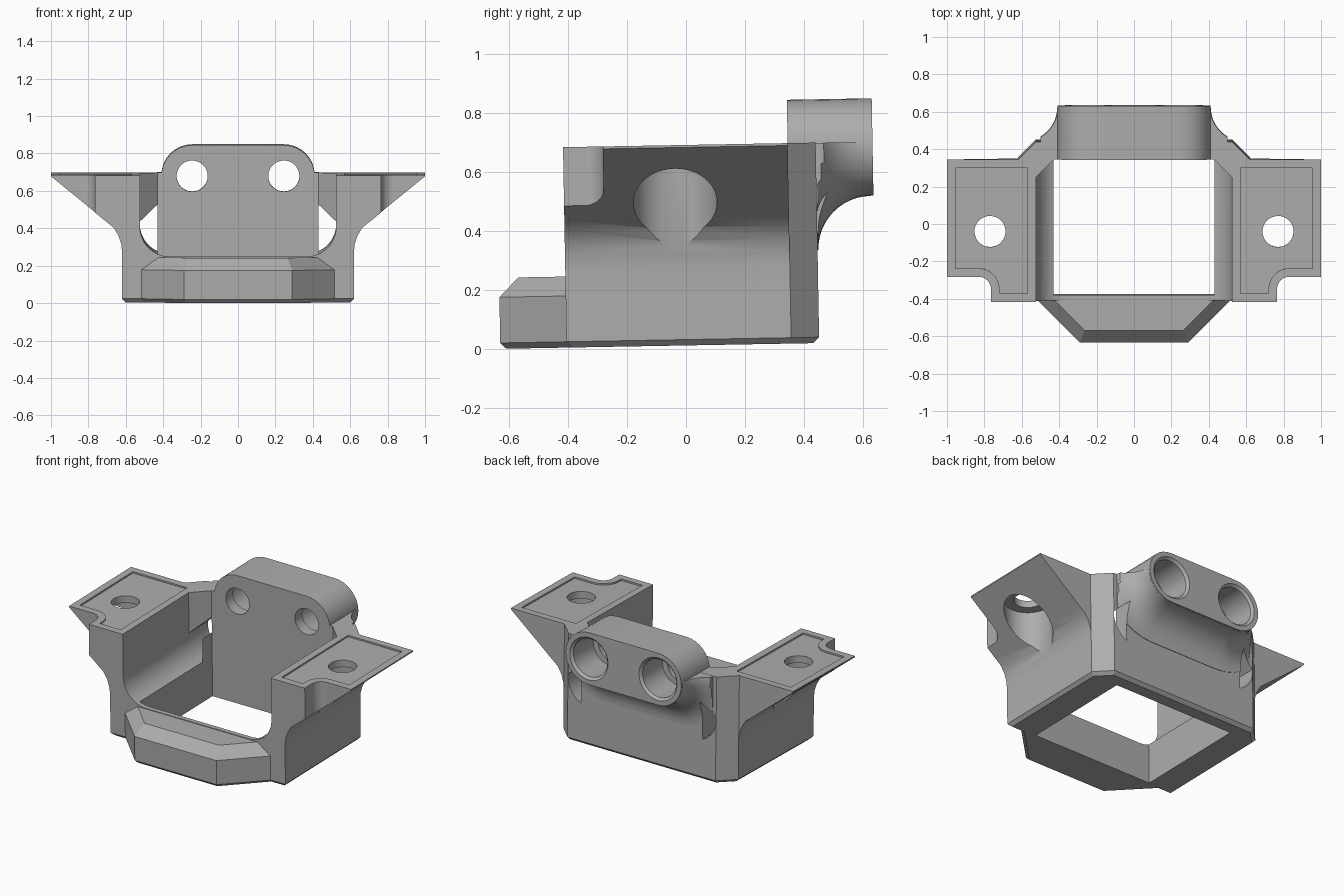
import bpy, bmesh
from math import sin, cos, pi, radians
from mathutils import Matrix

cube = bpy.data.objects.get("Cube")
if cube:
    bpy.data.objects.remove(cube, do_unlink=True)

grey = bpy.data.materials.new("plain grey")
grey.use_nodes = True
COLOUR = (0.42, 0.42, 0.42, 1)
grey.diffuse_color = COLOUR
grey.node_tree.nodes["Principled BSDF"].inputs["Base Color"].default_value = COLOUR


def loft(name, rings):
    """Closed solid through a list of rings with equal point counts."""
    bm = bmesh.new()
    rows = [[bm.verts.new(p) for p in ring] for ring in rings]
    n = len(rows[0])
    for a, b in zip(rows, rows[1:]):
        for i in range(n):
            j = (i + 1) % n
            bm.faces.new((a[i], a[j], b[j], b[i]))
    bm.faces.new(rows[0][::-1])
    bm.faces.new(rows[-1])
    bmesh.ops.recalc_face_normals(bm, faces=bm.faces)
    mesh = bpy.data.meshes.new(name)
    bm.to_mesh(mesh)
    bm.free()
    mesh.materials.append(grey)
    obj = bpy.data.objects.new(name, mesh)
    bpy.context.collection.objects.link(obj)
    return obj


def level(pts, z):
    return [(x, y, z) for x, y in pts]


def upright(pts, y):
    return [(x, y, z) for x, z in pts]


def prism_z(name, pts, z0, z1):
    return loft(name, [level(pts, z0), level(pts, z1)])


def prism_y(name, pts, y0, y1):
    return loft(name, [upright(pts, y0), upright(pts, y1)])


def arc(cx, cy, r, a0, a1, n=16):
    return [(cx + r * cos(radians(a0 + (a1 - a0) * i / n)),
             cy + r * sin(radians(a0 + (a1 - a0) * i / n))) for i in range(n + 1)]


def circle(cx, cy, r):
    return arc(cx, cy, r, 0, 352.5, 47)


def flip(pts, s):
    return [(s * x, y) for x, y in pts]


def mirrored(pts):
    return pts + flip(pts, -1)[::-1]


def combine(target, tool, operation):
    mod = target.modifiers.new("combine", 'BOOLEAN')
    mod.operation, mod.solver, mod.object = operation, 'EXACT', tool
    graph = bpy.context.evaluated_depsgraph_get()
    mesh = bpy.data.meshes.new_from_object(target.evaluated_get(graph))
    target.modifiers.clear()
    target.data = mesh
    bpy.data.objects.remove(tool, do_unlink=True)


TOP = 0.68
FRONT, BACK = -0.405, 0.357


# Main body with chamfered back corners and a bevelled underside
def footprint(i):
    return mirrored([(0.62 - i, FRONT + i), (0.62 - i, BACK - i * 0.4),
                     (0.525 - i * 0.4, 0.452 - i)])


bracket = loft("bracket_body", [level(footprint(0.02), 0), level(footprint(0), 0.02),
                                level(footprint(0), TOP)])


# Front lip
def lip(i):
    return mirrored([(0.57 - 1.414 * i, -0.35), (0.29 - 0.414 * i, -0.63 + i)])


combine(bracket, loft("front_lip", [level(lip(0.02), 0), level(lip(0), 0.02),
                                    level(lip(0), 0.175), level(lip(0.065), 0.241)]), 'UNION')


# Mounting flanges
def flange_outline(i):
    return ([(0.525 + i, FRONT + i), (0.765 - i, FRONT + i)]
            + arc(0.83, -0.335, 0.065 + i, 180, 90)
            + [(1 - i, -0.27 + i), (1 - i, BACK - i), (0.525 + i, BACK - i)])


gusset = [(0.5, 0.2), (0.62, 0.2), (0.62, 0.27), (0.624, 0.31), (0.638, 0.355), (0.665, 0.4),
          (0.705, 0.432), (1.01, 0.68), (1.01, 0.7), (0.5, 0.7)]
for s in (1, -1):
    flange = prism_z("flange", flip(flange_outline(0), s), 0.1, TOP)
    combine(flange, prism_y("gusset", flip(gusset, s), -1, 1), 'INTERSECT')
    combine(bracket, flange, 'UNION')

# Rear boss, and the fillet that blends it into the back wall
R, BOSS_BACK = 0.18, 0.645


def stadium(r):
    return (arc(0.245, 0.662, r, -90, 90) + arc(-0.245, 0.662, r, 90, 270))


combine(bracket, prism_y("boss", stadium(0.165), BACK, BOSS_BACK), 'UNION')
rings = []
for k in range(13):
    a = pi / 2 * k / 12
    ring = stadium(0.166 + R * (1 - cos(a)))
    ring = [(max(-0.5, min(0.5, x)), min(z, TOP - 0.001)) for x, z in ring]
    rings.append(upright(ring, BOSS_BACK - 0.01 - R * sin(a)))
rings.append(upright([(x, z) for x, _, z in rings[-1]], 0.42))
combine(bracket, loft("boss_fillet", rings), 'UNION')

# Inner cavity: rounded trough, chamfered back corners, open bottom
trough = mirrored([(0.525, 1)] + arc(0.365, 0.405, 0.16, 0, -90))
corners = mirrored([(0.525, -1), (0.525, 0.262), (0.43, BACK)])
window = mirrored([(0.43, -0.375), (0.43, BACK)])
combine(bracket, prism_y("trough_cut", trough, -1, 0.262), 'DIFFERENCE')
combine(bracket, prism_z("corner_cut", corners, 0.41, 1), 'DIFFERENCE')
combine(bracket, prism_z("window_cut", window, -1, 1), 'DIFFERENCE')

slot = [(0.43, 0.51), (0.525, 0.42)] + arc(0.365, 0.405, 0.16, 0, -66)
for s in (1, -1):
    # Corner slots through the back wall
    combine(bracket, prism_y("slot_cut", flip(slot, s), 0.2, 0.62), 'DIFFERENCE')
    # Flange recess, bolt hole and clearance below
    combine(bracket, prism_z("recess_cut", flip(flange_outline(0.045), s), TOP - 0.01, 1),
            'DIFFERENCE')
    combine(bracket, prism_z("bolt_cut", circle(s * 0.77, -0.028, 0.083), 0.5, 1), 'DIFFERENCE')
    combine(bracket, prism_z("clearance_cut", circle(s * 0.77, -0.028, 0.142), 0.2, 0.625),
            'DIFFERENCE')
    # Boss hole with a chamfered counterbore
    combine(bracket, prism_y("boss_hole_cut", circle(s * 0.245, 0.662, 0.083), 0.2, 0.8),
            'DIFFERENCE')
    bore = [(0.12, 0.43), (0.12, 0.63), (0.135, BOSS_BACK), (0.135, 0.7)]
    combine(bracket, loft("counterbore_cut", [upright(circle(s * 0.245, 0.662, r), y)
                                              for r, y in bore]), 'DIFFERENCE')

# Slight lean of the whole part
bracket.data.transform(Matrix.Translation((0, 0, 0.011)) @ Matrix.Rotation(0.018, 4, 'X'))
bpy.ops.object.select_all(action='DESELECT')
bracket.select_set(True)
bpy.context.view_layer.objects.active = bracket
bpy.ops.object.shade_smooth_by_angle(angle=radians(25))
